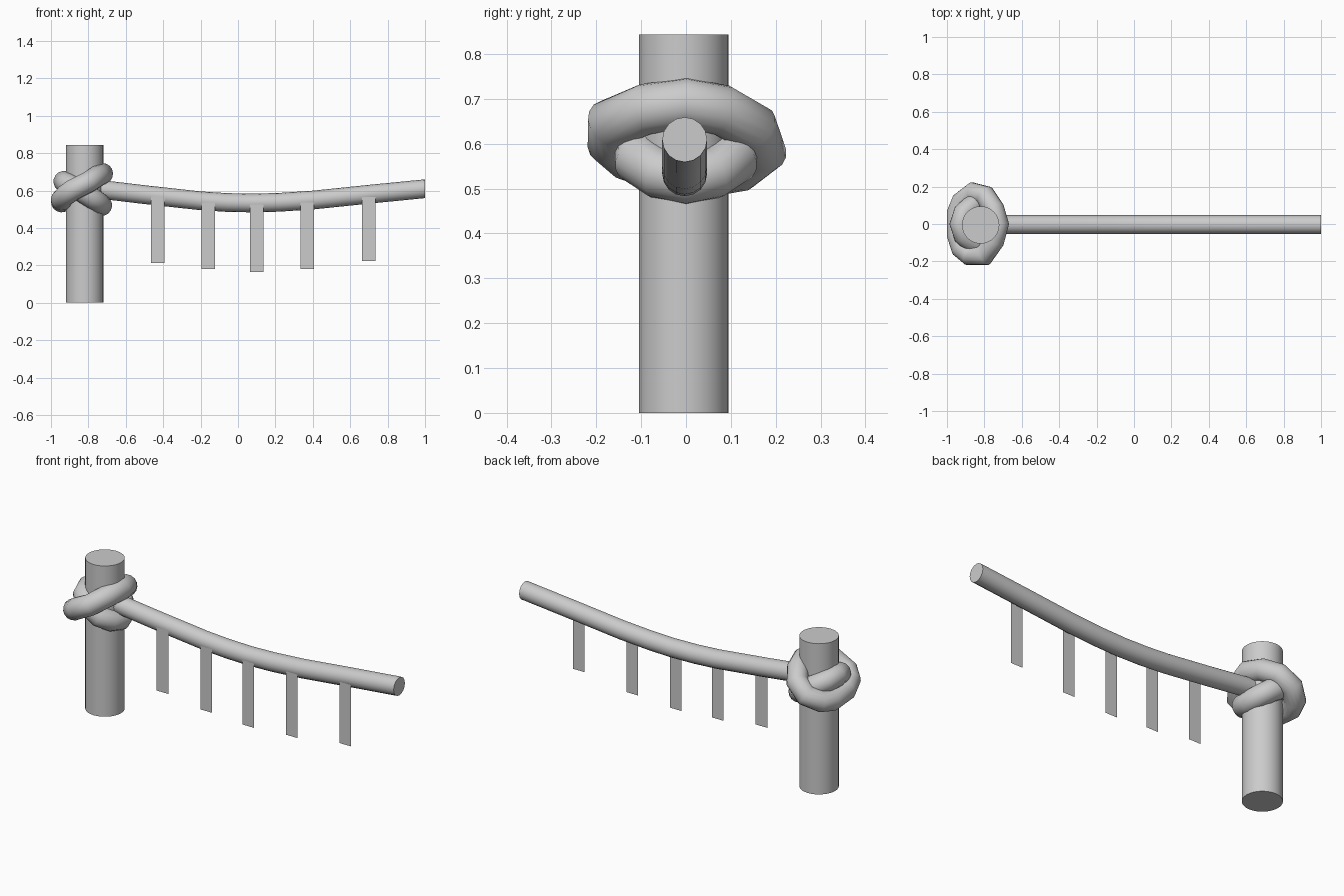
import bpy, bmesh
from mathutils import Vector

if "Cube" in bpy.data.objects:
    bpy.data.objects.remove(bpy.data.objects["Cube"])


def tube(name, pts, radius, closed=False):
    """Round rope along a list of points, turned into a smooth mesh."""
    cu = bpy.data.curves.new(name, 'CURVE')
    cu.dimensions = '3D'
    cu.bevel_depth = radius
    cu.bevel_resolution = 6
    cu.use_fill_caps = not closed
    sp = cu.splines.new('POLY')
    sp.points.add(len(pts) - 1)
    for p, co in zip(sp.points, pts):
        p.co = (*co, 1)
    sp.use_cyclic_u = closed
    sp.use_smooth = True
    ob = bpy.data.objects.new(name, cu)
    bpy.context.collection.objects.link(ob)
    bpy.ops.object.select_all(action='DESELECT')
    ob.select_set(True)
    bpy.context.view_layer.objects.active = ob
    bpy.ops.object.convert(target='MESH')
    bpy.ops.object.shade_smooth()
    return ob


# Post
H = 0.843
bpy.ops.mesh.primitive_cylinder_add(vertices=32, radius=0.1, depth=H, end_fill_type='TRIFAN',
                                    location=(-0.82, -0.005, H / 2))
bpy.context.object.name = "post"
bpy.ops.object.shade_smooth_by_angle()

# Sagging rope
rope = [(-0.76, 0.609), (-0.5, 0.578), (-0.2, 0.545), (-0.06, 0.536), (0.08, 0.533),
        (0.22, 0.537), (0.4, 0.549), (0.7, 0.58), (0.994, 0.609), (1.0, 0.609)]
tube("hanging_rope", [(x, -0.003, z) for x, z in rope], 0.05)

# Outer knot loop, rising towards the rope
outer = [(-0.725, 0, 0.69), (-0.75, 0.08, 0.675), (-0.795, 0.15, 0.635),
         (-0.86, 0.168, 0.585), (-0.92, 0.12, 0.55), (-0.944, 0.06, 0.54),
         (-0.944, -0.06, 0.55), (-0.922, -0.13, 0.575), (-0.88, -0.165, 0.605),
         (-0.80, -0.167, 0.645), (-0.75, -0.09, 0.677)]
tube("outer_knot_loop", outer, 0.057, True)

# Inner knot loop, dropping below the rope
inner = [(-0.73, 0, 0.521), (-0.745, 0.06, 0.534), (-0.785, 0.105, 0.563),
         (-0.86, 0.105, 0.61), (-0.91, 0.06, 0.636), (-0.93, 0, 0.648)]
inner += [(x, -y, z) for x, y, z in reversed(inner[1:-1])]
tube("inner_knot_loop", inner, 0.057, True)

# Thin paper strips hanging against the front of the rope
strips = [(-0.43, 0.213, 0.567), (-0.16, 0.18, 0.535), (0.1, 0.165, 0.525),
          (0.37, 0.18, 0.535), (0.70, 0.222, 0.565)]
for i, (x, bottom, top) in enumerate(strips):
    bm = bmesh.new()
    corners = [(-1, bottom), (1, bottom), (1, top), (-1, top)]
    bm.faces.new([bm.verts.new(Vector((x + 0.036 * s, -0.053, z))) for s, z in corners])
    me = bpy.data.meshes.new(f"paper_strip_{i + 1}")
    bm.to_mesh(me)
    bm.free()
    bpy.context.collection.objects.link(bpy.data.objects.new(me.name, me))
